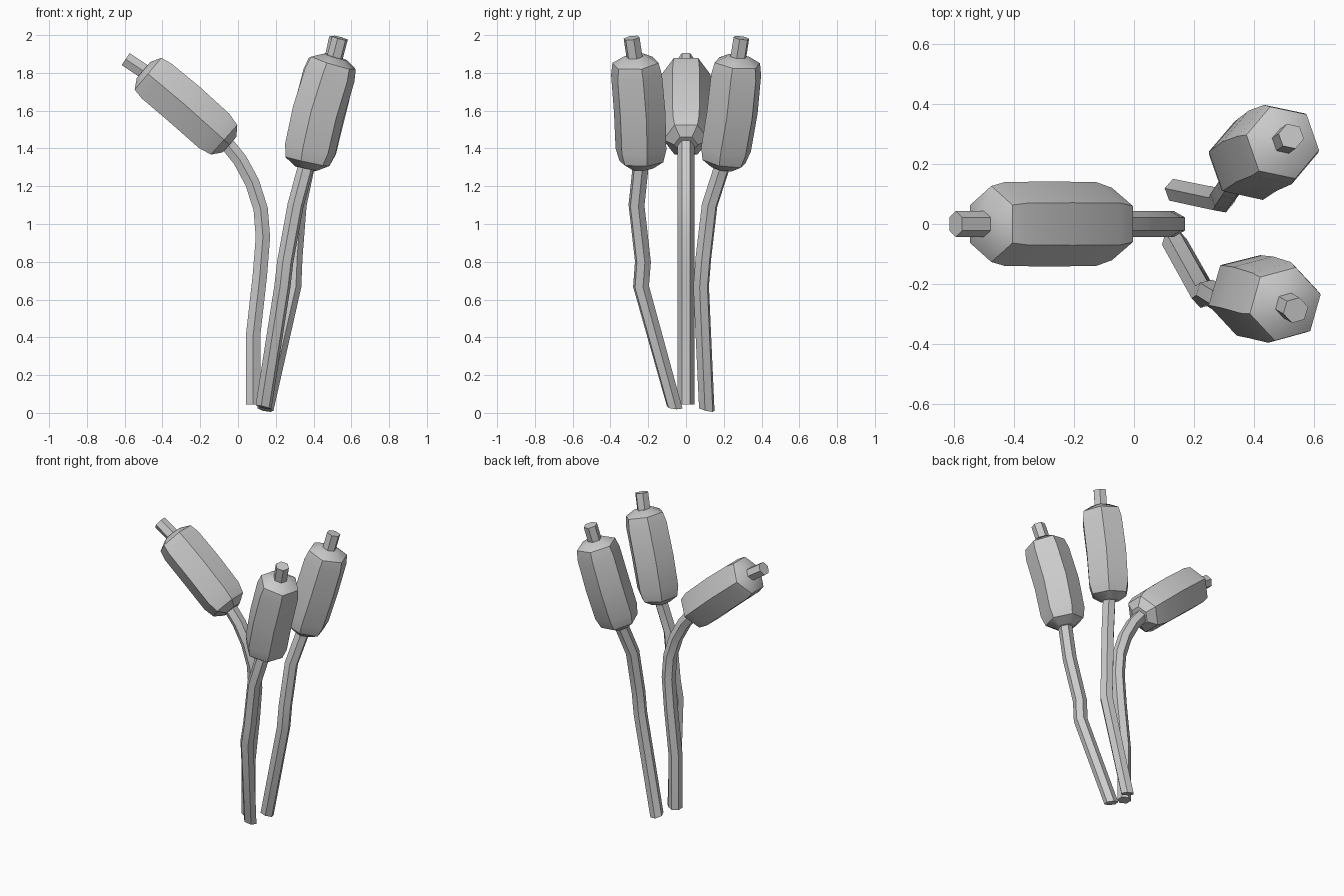
import bpy, bmesh, math
from mathutils import Vector

if "Cube" in bpy.data.objects:
    bpy.data.objects.remove(bpy.data.objects["Cube"])


def tube(name, pts, radii, turn, first_normal=None):
    """Hexagonal sweep; turn is the compass angle of the first corner."""
    pts = [Vector(p) for p in pts]
    bm = bmesh.new()
    ref = Vector((math.cos(turn), math.sin(turn), 0))
    rings = []
    for i, (p, r) in enumerate(zip(pts, radii)):
        t = Vector()
        if i > 0:
            t += (p - pts[i - 1]).normalized()
        if i < len(pts) - 1:
            t += (pts[i + 1] - p).normalized()
        if i == 0 and first_normal:
            t = Vector(first_normal)
        t.normalize()
        u = (ref - t * ref.dot(t)).normalized()
        v = t.cross(u)
        rings.append([bm.verts.new(p + r * (u * math.cos(k * math.pi / 3) + v * math.sin(k * math.pi / 3)))
                      for k in range(6)])
    for a, b in zip(rings, rings[1:]):
        for k in range(6):
            n = (k + 1) % 6
            bm.faces.new((a[k], a[n], b[n], b[k]))
    bm.faces.new(rings[0][::-1])
    bm.faces.new(rings[-1])
    me = bpy.data.meshes.new(name)
    bm.to_mesh(me)
    bm.free()
    ob = bpy.data.objects.new(name, me)
    bpy.context.collection.objects.link(ob)
    bpy.ops.object.select_all(action='DESELECT')
    ob.select_set(True)
    bpy.context.view_layer.objects.active = ob
    bpy.ops.object.shade_smooth_by_angle(angle=math.radians(35))


# head profile: position along the head, radius
HEAD = [(0, .063), (.06, .121), (.17, .14), (.5, .142), (.84, .14), (.945, .127), (1, .065)]


def reed(name, stalk, base_normal, head, tip, turn):
    low, mid, top = (Vector(p) for p in head)
    turn = math.radians(turn)
    # stem ends just inside the head
    tube(name + "_stalk", stalk + [low.lerp(mid, .15)], [.044] * (len(stalk) + 1), turn, base_normal)
    path = [low.lerp(mid, s * 2) if s < .5 else mid.lerp(top, s * 2 - 1) for s, _ in HEAD]
    tube(name + "_seed_head", path, [r for _, r in HEAD], turn)
    # short spike on top
    tube(name + "_spike", [mid.lerp(top, .85), tip], [.044, .044], turn)


# left reed, bending over
reed("left_reed",
     [(.08, 0, .045), (.08, 0, .41), (.115, 0, .72), (.132, 0, .93), (.12, 0, 1.08), (.075, 0, 1.22), (.01, 0, 1.34)],
     (0, 0, 1),
     [(-.045, 0, 1.42), (-.285, 0, 1.635), (-.50, 0, 1.815)], (-.595, 0, 1.873), 90)

# front reed
reed("front_reed",
     [(.135, -.06, .03), (.235, -.238, .67), (.25, -.228, .8), (.305, -.262, 1.1)],
     (.25, .1, 1),
     [(.36, -.235, 1.295), (.425, -.245, 1.59), (.515, -.27, 1.885)], (.54, -.288, 1.985), 13)

# back reed
reed("back_reed",
     [(.145, .11, .018), (.292, .08, .67), (.298, .092, .82), (.32, .125, 1.1)],
     (.2, .23, 1),
     [(.36, .195, 1.295), (.43, .245, 1.59), (.505, .275, 1.885)], (.525, .293, 1.985), -10)
